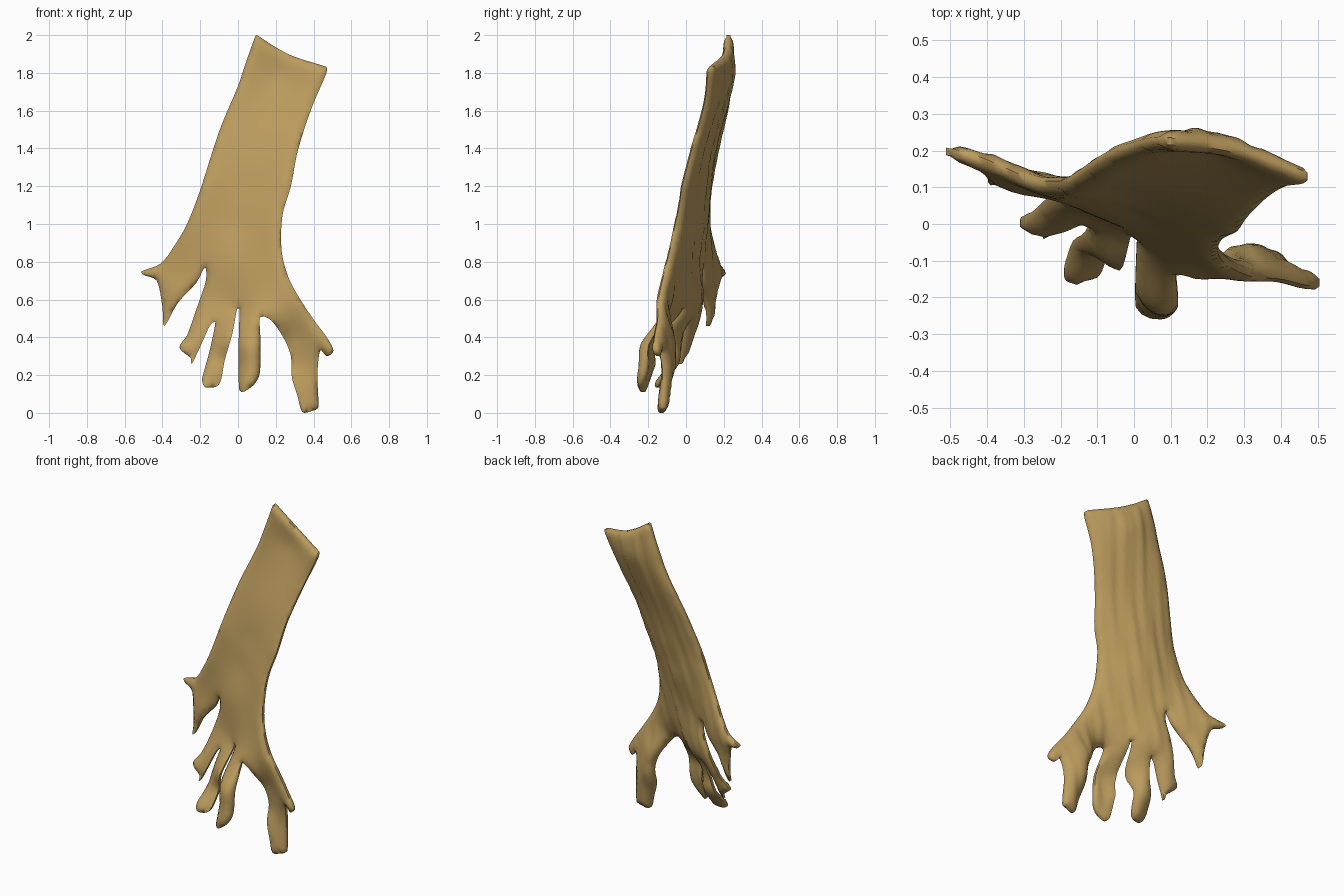
import bpy, bmesh, math
from mathutils import Vector
from mathutils.geometry import delaunay_2d_cdt

if "Cube" in bpy.data.objects:
    bpy.data.objects.remove(bpy.data.objects["Cube"])

# Frontal outline (x, z), clockwise from the upper left corner
OUTLINE = [
    (.09, 1.99), (.1, 2.0), (.2, 1.935), (.3, 1.885), (.46, 1.835), (.472, 1.825), (.465, 1.79),
    (.40, 1.64), (.35, 1.5),
    (.31, 1.36), (.28, 1.2), (.24, 1.07), (.228, .95), (.235, .83), (.27, .71), (.33, .6),
    (.41, .48), (.47, .40), (.505, .33), (.47, .30), (.435, .33), (.42, .2), (.425, .03),
    (.39, .01), (.34, .005), (.315, .09), (.285, .19), (.28, .3), (.245, .39), (.185, .48),
    (.14, .51), (.115, .5), (.12, .36), (.115, .21), (.085, .15), (.025, .11), (.005, .13),
    (.004, .4), (.008, .55), (-.005, .55), (-.03, .42), (-.07, .28), (-.1, .15), (-.17, .135),
    (-.19, .17), (-.18, .22), (-.15, .33), (-.12, .48), (-.15, .46), (-.2, .35), (-.245, .26),
    (-.25, .29), (-.31, .345), (-.27, .41), (-.22, .55), (-.17, .70), (-.175, .77), (-.22, .69),
    (-.32, .58), (-.39, .46), (-.40, .56), (-.43, .7), (-.5, .73), (-.51, .75), (-.41, .79),
    (-.34, .88), (-.27, 1.0), (-.2, 1.18), (-.1, 1.49), (0, 1.73), (.04, 1.85)]

# Depth of the middle layer (x, z, y): blade
BLADE = [
    (.1, 2.0, .225), (.27, 1.9, .205), (.46, 1.81, .13), (.22, 1.78, .215), (.02, 1.8, .22),
    (.38, 1.6, .10), (.17, 1.6, .165), (-.05, 1.6, .195), (.32, 1.4, .042), (-.13, 1.4, .15),
    (.28, 1.2, -.01), (.06, 1.2, .08), (-.2, 1.2, .11), (.22, 1.0, -.043), (0, 1.0, .06),
    (-.27, 1.0, .11), (.23, .8, -.088), (.1, .8, -.03), (-.05, .8, .03), (-.2, .8, .085)]
# Depth of the five fingers, left to right
FINGERS = [
    (-.5, .74, .195), (-.39, .47, .12), (-.32, .64, .11), (-.4, .78, .165),
    (-.18, .62, .07), (-.3, .345, .0), (-.225, .53, .065), (-.2, .36, -.012), (-.15, .47, .01),
    (-.245, .27, -.025),
    (-.09, .5, .0), (-.18, .17, -.135), (-.1, .16, -.13), (-.15, .33, -.045), (-.07, .28, -.08),
    (-.01, .54, -.02), (.02, .54, -.045), (.005, .36, -.175), (.115, .36, -.21),
    (.06, .25, -.22), (.01, .13, -.22), (.1, .16, -.235),
    (.15, .52, -.125), (.33, .59, -.135), (.25, .39, -.09), (.285, .25, -.088),
    (.45, .42, -.152), (.49, .32, -.155), (.36, .18, -.102), (.37, .02, -.125)]
DEPTH = BLADE + FINGERS


def kernel(dx, dz):
    return math.sqrt(dx * dx + dz * dz + .0025)


def solve(a, b):
    """Gaussian elimination with pivoting."""
    n = len(b)
    m = [row + [v] for row, v in zip(a, b)]
    for i in range(n):
        p = max(range(i, n), key=lambda r: abs(m[r][i]))
        m[i], m[p] = m[p], m[i]
        for r in range(i + 1, n):
            f = m[r][i] / m[i][i]
            for c in range(i, n + 1):
                m[r][c] -= f * m[i][c]
    x = [0.0] * n
    for i in reversed(range(n)):
        x[i] = (m[i][n] - sum(m[i][c] * x[c] for c in range(i + 1, n))) / m[i][i]
    return x


weights = solve([[kernel(p[0] - q[0], p[1] - q[1]) for q in DEPTH] for p in DEPTH],
                [p[2] for p in DEPTH])


def depth(x, z):
    return sum(w * kernel(x - p[0], z - p[1]) for w, p in zip(weights, DEPTH))


def smooth_loop(pts, steps):
    """Smooth closed curve through the points, with limited tangents."""
    out, n = [], len(pts)
    for i in range(n):
        a, b, c, d = (Vector(pts[(i + k) % n]) for k in (-1, 0, 1, 2))
        span = (c - b).length
        t0 = (c - a).normalized() * min(span, (c - a).length / 2)
        t1 = (d - b).normalized() * min(span, (d - b).length / 2)
        for s in range(steps):
            t = s / steps
            out.append(b * (2 * t**3 - 3 * t**2 + 1) + t0 * (t**3 - 2 * t**2 + t)
                       + c * (3 * t**2 - 2 * t**3) + t1 * (t**3 - t**2))
    return out


loop = smooth_loop(OUTLINE, 4)


def edge_distance(p):
    best = 9.0
    for i, b in enumerate(loop):
        a = loop[i - 1]
        ab = b - a
        t = max(0, min(1, (p - a).dot(ab) / max(ab.length_squared, 1e-12)))
        best = min(best, (p - a - ab * t).length_squared)
    return math.sqrt(best)


def inside(p):
    hit = False
    for i, b in enumerate(loop):
        a = loop[i - 1]
        if (a.y > p.y) != (b.y > p.y) and p.x < a.x + (p.y - a.y) / (b.y - a.y) * (b.x - a.x):
            hit = not hit
    return hit


# Flat sheet: outline filled with a staggered lattice of triangles
STEP = .022
points = list(loop)
for j in range(int(2 / STEP)):
    for i in range(48):
        p = Vector((-.53 + (i + .5 * (j % 2)) * STEP, (j + .5) * STEP))
        if inside(p) and edge_distance(p) > .009:
            points.append(p)
n = len(loop)
flat, _, tris, *_ = delaunay_2d_cdt(points, [(i, (i + 1) % n) for i in range(n)], [], 0, 1e-6)
bm = bmesh.new()
verts = [bm.verts.new((p.x, 0, p.y)) for p in flat]
for t in tris:
    if inside(sum((flat[i] for i in t), Vector((0, 0))) / 3):
        bm.faces.new([verts[i] for i in t])
bmesh.ops.delete(bm, geom=[v for v in bm.verts if not v.link_faces], context='VERTS')

# Second layer for the back, then bend and thicken both
front = set(bm.verts)
bmesh.ops.extrude_face_region(bm, geom=bm.faces[:], use_keep_orig=True)
for v in bm.verts:
    x, z = v.co.x, v.co.z
    dist = edge_distance(Vector((x, z)))
    d = min(1, dist / .06)
    half = .010 + .018 * math.sqrt(d * (2 - d))
    y = depth(x, z)
    if v in front:
        v.co.y = y - half
    else:
        # Lengthwise fibres and a slightly fuller middle
        u = x - .27 * (z - 1)
        ridge = .003 * d * (math.sin(62 * u + 2 * math.sin(3 * z)) + .7 * math.sin(105 * u + 4 * z))
        v.co.y = y + half + ridge + .008 * min(1, dist / .15)
bmesh.ops.recalc_face_normals(bm, faces=bm.faces[:])

mesh = bpy.data.meshes.new("fibrous_sheet")
bm.to_mesh(mesh)
bm.free()
sheet = bpy.data.objects.new("fibrous_sheet", mesh)
bpy.context.collection.objects.link(sheet)

tan = bpy.data.materials.new("ochre_tan")
tan.diffuse_color = (.50, .33, .11, 1)
tan.use_nodes = True
tan.node_tree.nodes["Principled BSDF"].inputs["Base Color"].default_value = tan.diffuse_color
mesh.materials.append(tan)

bpy.context.view_layer.objects.active = sheet
sheet.select_set(True)
bpy.ops.object.shade_smooth_by_angle(angle=math.radians(60))
